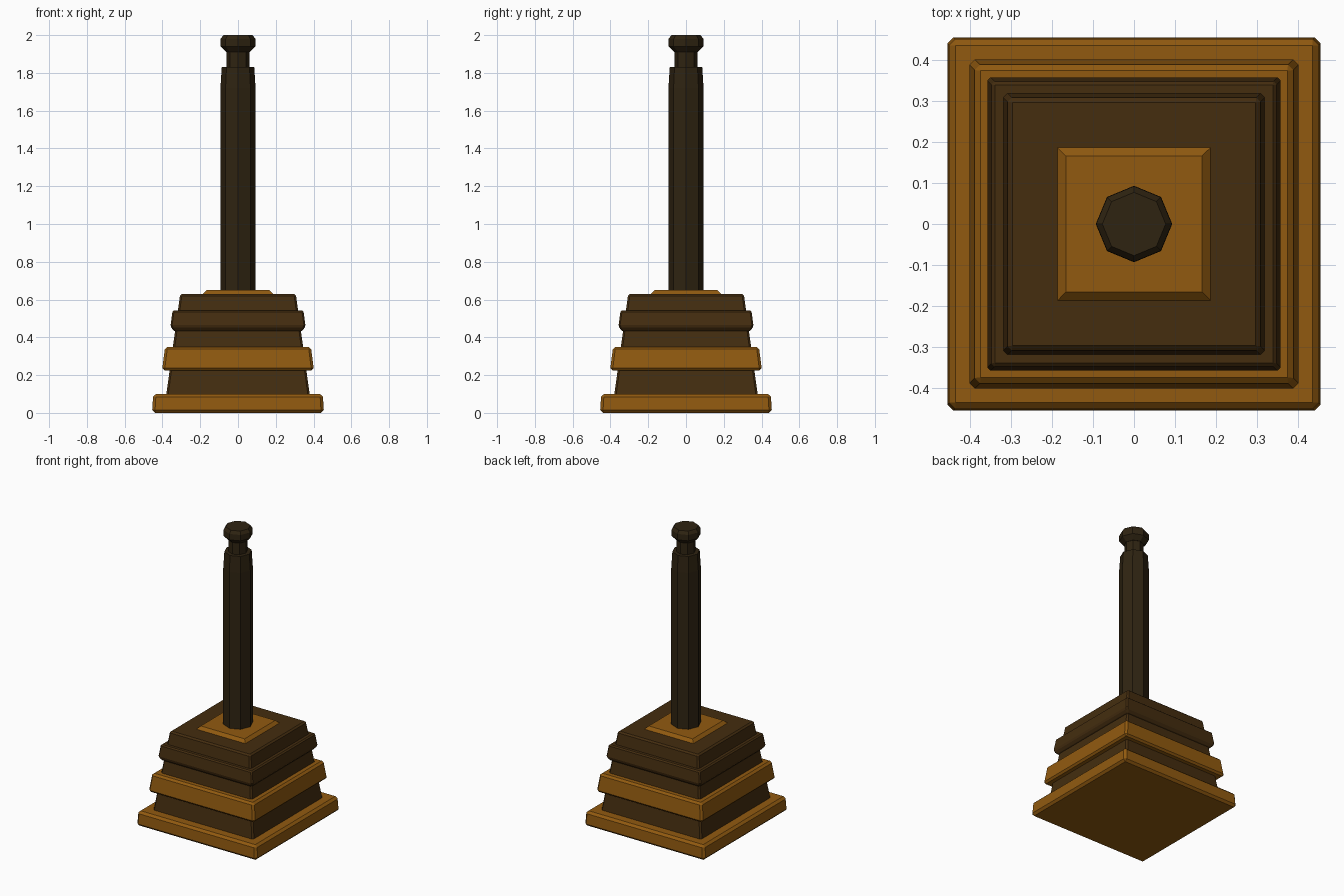
import bpy, bmesh, math

if "Cube" in bpy.data.objects:
    bpy.data.objects.remove(bpy.data.objects["Cube"])


def material(name, rgb):
    m = bpy.data.materials.new(name)
    m.diffuse_color = (*rgb, 1.0)
    m.use_nodes = True
    m.node_tree.nodes["Principled BSDF"].inputs["Base Color"].default_value = m.diffuse_color
    return m


TAN = material("golden brown", (0.283, 0.102, 0.005))
DARK = material("dark brown", (0.058, 0.026, 0.0048))
BLACK = material("blackened brown", (0.028, 0.017, 0.0056))


def loft(name, sides, profile, mat, bevel=0.0):
    """Stack regular polygons along z; profile is (size, z) from the bottom up.
    For four sides the size is the half width, otherwise the corner radius."""
    turn = math.pi / 4 if sides == 4 else 0.0
    scale = math.sqrt(2) if sides == 4 else 1.0
    bm = bmesh.new()
    rings = []
    for size, z in profile:
        ring = []
        for i in range(sides):
            a = turn + 2 * math.pi * i / sides
            ring.append(bm.verts.new((size * scale * math.cos(a), size * scale * math.sin(a), z)))
        rings.append(ring)
    bm.faces.new(reversed(rings[0]))
    bm.faces.new(rings[-1])
    for low, high in zip(rings, rings[1:]):
        for i in range(sides):
            j = (i + 1) % sides
            bm.faces.new((low[i], low[j], high[j], high[i]))
    mesh = bpy.data.meshes.new(name)
    bm.to_mesh(mesh)
    bm.free()
    mesh.materials.append(mat)
    ob = bpy.data.objects.new(name, mesh)
    bpy.context.collection.objects.link(ob)
    if bevel:
        mod = ob.modifiers.new("chamfer", "BEVEL")
        mod.width = bevel
        mod.segments = 1
        mod.limit_method = "ANGLE"
    return ob


# Square stepped base: tapered core wrapped by wider mouldings
loft("plinth", 4, [(0.455, 0.0), (0.449, 0.10)], TAN, 0.015)
loft("base_core", 4, [(0.382, 0.08), (0.306, 0.63)], DARK, 0.01)
loft("middle_band", 4, [(0.402, 0.225), (0.386, 0.35)], TAN, 0.013)
loft("upper_ledge", 4, [(0.335, 0.43), (0.358, 0.457), (0.346, 0.543)], DARK, 0.008)
loft("top_plate", 4, [(0.186, 0.61), (0.186, 0.63), (0.166, 0.65)], TAN)

# Octagonal post with a neck and a faceted knob
loft("post", 8, [(0.093, 0.64), (0.093, 1.72), (0.086, 1.83)], BLACK)
loft("neck", 8, [(0.06, 1.82), (0.06, 1.92)], BLACK)
loft("knob", 8, [(0.062, 1.91), (0.092, 1.94), (0.092, 1.98), (0.077, 2.0)], BLACK)
